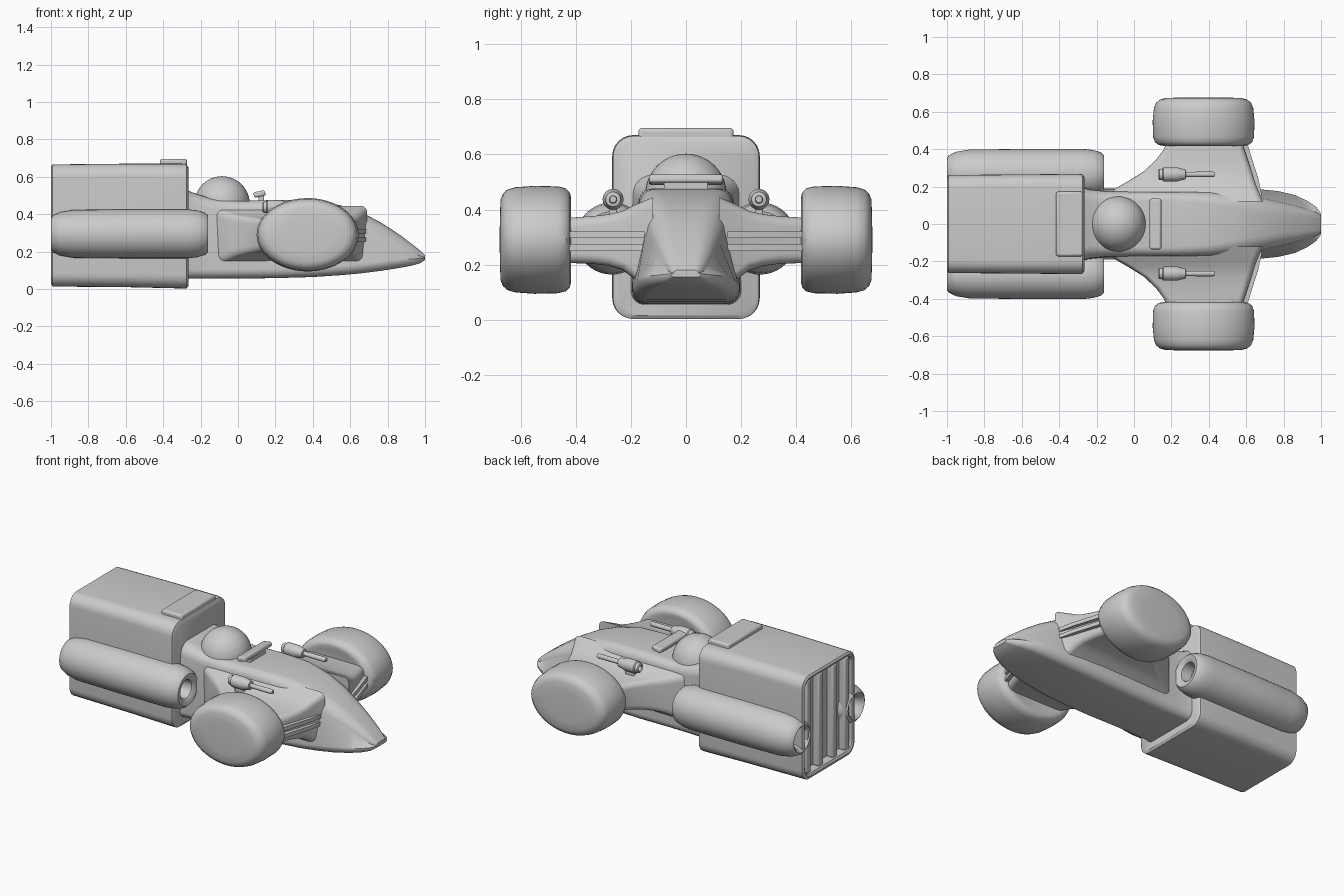
import bpy, bmesh, math
from mathutils import Matrix

if "Cube" in bpy.data.objects:
    bpy.data.objects.remove(bpy.data.objects["Cube"])


def finish(name, bm, mirror=False, bevel=0, angle=35):
    bmesh.ops.recalc_face_normals(bm, faces=bm.faces[:])
    me = bpy.data.meshes.new(name)
    bm.to_mesh(me)
    bm.free()
    ob = bpy.data.objects.new(name, me)
    bpy.context.collection.objects.link(ob)
    bpy.ops.object.select_all(action='DESELECT')
    bpy.context.view_layer.objects.active = ob
    ob.select_set(True)
    bpy.ops.object.shade_smooth_by_angle(angle=math.radians(angle))
    if bevel:
        b = ob.modifiers.new("bevel", 'BEVEL')
        b.width, b.segments = bevel, 3
    if mirror:
        m = ob.modifiers.new("mirror", 'MIRROR')
        m.use_axis = (False, True, False)
    return ob


def skin(name, rings, **kw):
    """Join equal-sized rings of points into a capped tube."""
    bm = bmesh.new()
    vs = [[bm.verts.new(p) for p in r] for r in rings]
    n = len(vs[0])
    for a, b in zip(vs, vs[1:]):
        for i in range(n):
            j = (i + 1) % n
            bm.faces.new((a[i], a[j], b[j], b[i]))
    bm.faces.new(vs[0])
    bm.faces.new(vs[-1])
    return finish(name, bm, **kw)


def section(wb, wt, z0, z1, rb, rt, seg=6):
    """Rounded trapezoid: half widths at bottom and top, heights, corner radii."""
    pts = []
    for sy, w, z, r, up, a0 in ((1, wb, z0, rb, 1, -90), (1, wt, z1, rt, -1, 0),
                                (-1, wt, z1, rt, -1, 90), (-1, wb, z0, rb, 1, 180)):
        for k in range(seg + 1):
            a = math.radians(a0 + 90 * k / seg)
            pts.append((sy * (w - r) + r * math.cos(a), z + up * r + r * math.sin(a)))
    return pts


def lathe(name, profile, axis, centre, sx=1.0, n=40, **kw):
    """Round part along x or y from (position, radius) pairs; sx stretches it sideways."""
    cx, cy, cz = centre
    rings = []
    for t, r in profile:
        ring = []
        for k in range(n):
            a = 2 * math.pi * k / n
            c, s = r * math.cos(a), r * math.sin(a)
            ring.append((t, cy + c, cz + s) if axis == 'x' else (cx + c * sx, t, cz + s))
        rings.append(ring)
    return skin(name, rings, **kw)


def block(name, c, size, tilt=0, **kw):
    bm = bmesh.new()
    mat = Matrix.Translation(c) @ Matrix.Rotation(math.radians(tilt), 4, 'Y') @ Matrix.Diagonal((*size, 1))
    bmesh.ops.create_cube(bm, size=1, matrix=mat)
    return finish(name, bm, **kw)


# Main body, lofted from the tail to the nose
body = [(-0.29, .205, .20, .055, .535, .05, .07), (-0.24, .195, .185, .055, .515, .05, .07),
        (-0.15, .190, .175, .055, .485, .05, .06), (0.0, .190, .172, .056, .470, .05, .05),
        (0.2, .195, .172, .058, .476, .05, .05), (0.4, .197, .170, .064, .474, .05, .06),
        (0.55, .195, .160, .074, .447, .05, .075), (0.66, .187, .145, .084, .410, .05, .08),
        (0.77, .176, .122, .098, .352, .05, .075), (0.86, .155, .100, .112, .293, .045, .06),
        (0.93, .122, .080, .125, .241, .035, .045), (0.975, .090, .062, .138, .205, .025, .03),
        (1.0, .055, .045, .155, .180, .012, .012)]
skin("main_body", [[(s[0], y, z) for y, z in section(*s[1:])] for s in body])

# Rear engine box with a hollowed back
box = [(-0.95, .225, .225, .055, .63, .04, .04), (-0.993, .235, .235, .045, .64, .05, .05),
       (-1.0, .245, .245, .03, .655, .06, .06), (-0.992, .262, .262, .013, .666, .07, .07),
       (-0.6, .265, .265, .010, .67, .07, .07), (-0.30, .268, .268, .003, .67, .075, .075),
       (-0.275, .265, .265, .002, .667, .075, .075), (-0.265, .250, .250, .015, .65, .07, .07)]
skin("engine_box", [[(s[0], y, z) for y, z in section(*s[1:])] for s in box])
block("box_lid", (-.345, 0, .67), (.145, .345, .052), bevel=.012)
for i, y in enumerate((-.19, -.07, .07, .19)):
    block(f"rear_slat_{i}", (-.965, y, .342), (.055, .045, .585), bevel=.01)

# Side pods with open ends
lathe("side_pod", [(-.93, .05), (-.985, .065), (-1.0, .082), (-.99, .098), (-.95, .116), (-.88, .128),
                   (-.6, .131), (-.27, .131), (-.215, .125), (-.175, .112), (-.16, .098),
                   (-.165, .07), (-.175, .058), (-.24, .05)], 'x', (0, .27, .295), mirror=True)

# Flared fairings that carry the wheels: (y, rear x, front x, bottom z, top z)
fair = [(.12, -.17, .69, .11, .445), (.19, -.10, .66, .15, .415), (.23, -.03, .645, .18, .395),
        (.28, .05, .63, .195, .383), (.34, .115, .61, .203, .376), (.40, .16, .59, .205, .372),
        (.45, .18, .575, .205, .37)]
rings = []
for y, x0, x1, z0, z1 in fair:
    h = (x1 - x0) / 2
    rings.append([((x0 + x1) / 2 + u, y, z) for u, z in section(h, h, z0, z1, .035, .035)])
skin("wheel_fairing", rings, mirror=True)

# Small struts along the front of the fairings
for i, z in enumerate((.262, .308)):
    skin(f"front_strut_{i}", [[(x + a, y, z + b) for a, b in ((-.02, -.012), (.02, -.012), (.02, .012), (-.02, .012))]
                              for y, x in ((.15, .665), (.24, .645), (.45, .58))], mirror=True)

# Oval wheels
lathe("wheel", [(.425, .135), (.418, .155), (.422, .172), (.437, .187), (.465, .194), (.55, .196), (.62, .191),
                (.648, .183), (.665, .168), (.673, .148), (.676, .10), (.677, .02)],
      'y', (.372, 0, .29), sx=1.39, n=56, mirror=True)

# Domed helmet
bm = bmesh.new()
bmesh.ops.create_uvsphere(bm, u_segments=40, v_segments=24, radius=.148,
                          matrix=Matrix.Translation((-.085, 0, .455)))
finish("helmet", bm)

# Wind deflector on a short stem
block("wind_deflector", (.115, 0, .508), (.062, .27, .03), tilt=-12, bevel=.01)
block("deflector_stem", (.125, 0, .48), (.03, .16, .05), bevel=.006)

# Side barrels and their mounts
lathe("barrel", [(.155, .014), (.135, .016), (.13, .022), (.135, .029), (.152, .031), (.158, .038),
                 (.23, .038), (.245, .033), (.275, .027), (.278, .014), (.42, .015), (.43, .012)],
      'x', (0, .265, .437), n=24, mirror=True)
block("barrel_mount", (.2, .265, .395), (.06, .03, .07), bevel=.006, mirror=True)
